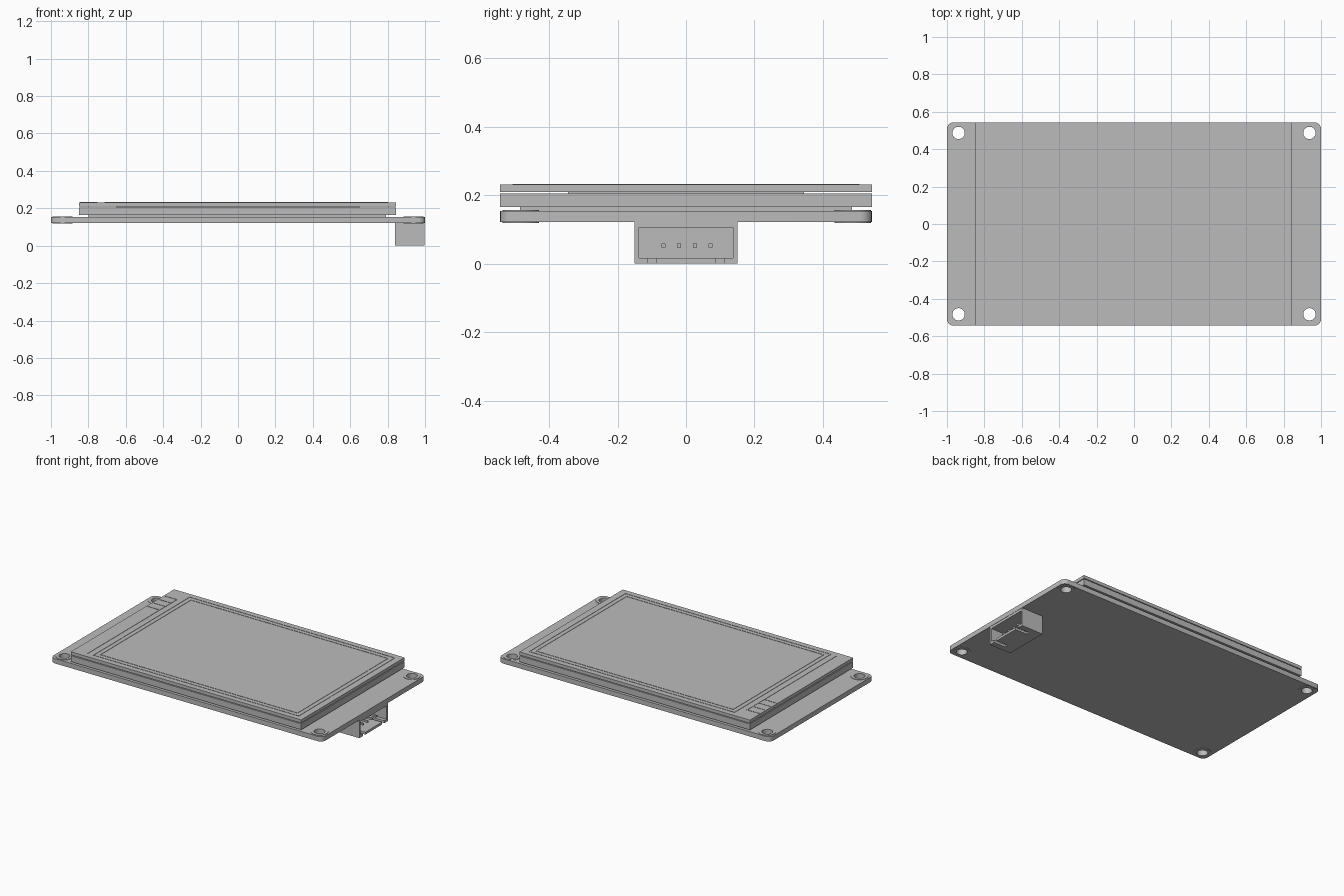
import bpy
import bmesh
from mathutils import Matrix, Vector

old = bpy.data.objects.get("Cube")
if old:
    bpy.data.objects.remove(old, do_unlink=True)

grey = bpy.data.materials.new("plain grey")
grey.use_nodes = True
colour = (0.5, 0.5, 0.5, 1)
grey.diffuse_color = colour
grey.node_tree.nodes["Principled BSDF"].inputs["Base Color"].default_value = colour


def finish(name, bm):
    mesh = bpy.data.meshes.new(name)
    bm.to_mesh(mesh)
    bm.free()
    mesh.materials.append(grey)
    obj = bpy.data.objects.new(name, mesh)
    bpy.context.collection.objects.link(obj)
    return obj


def add_box(bm, x, y, z):
    """Add a box given by its (low, high) range on each axis."""
    size = Vector((x[1] - x[0], y[1] - y[0], z[1] - z[0]))
    centre = Vector((sum(x), sum(y), sum(z))) / 2
    bmesh.ops.create_cube(bm, size=1, matrix=Matrix.Translation(centre) @ Matrix.Diagonal(size).to_4x4())


def box(name, x, y, z):
    bm = bmesh.new()
    add_box(bm, x, y, z)
    return finish(name, bm)


def cylinder(name, x, y, z, radius):
    bm = bmesh.new()
    bmesh.ops.create_cone(bm, cap_ends=True, segments=32, radius1=radius, radius2=radius,
                          depth=z[1] - z[0], matrix=Matrix.Translation((x, y, sum(z) / 2)))
    return finish(name, bm)


def cut(obj, cutter):
    cutter.hide_render = True
    mod = obj.modifiers.new("cut", 'BOOLEAN')
    mod.operation = 'DIFFERENCE'
    mod.solver = 'EXACT'
    mod.object = cutter
    bpy.context.view_layer.objects.active = obj
    bpy.ops.object.modifier_apply(modifier=mod.name)


def discard(obj):
    bpy.data.objects.remove(obj, do_unlink=True)


def smooth(obj):
    bpy.ops.object.select_all(action='DESELECT')
    obj.select_set(True)
    bpy.context.view_layer.objects.active = obj
    bpy.ops.object.shade_smooth_by_angle()


# Circuit board with rounded corners
bm = bmesh.new()
add_box(bm, (-1, 1), (-0.543, 0.543), (0.122, 0.154))
corners = [e for e in bm.edges if abs(e.verts[0].co.z - e.verts[1].co.z) > 0.01]
bmesh.ops.bevel(bm, geom=corners, offset=0.035, segments=6, profile=0.5, affect='EDGES')
board = finish("circuit_board", bm)

# Mounting holes, each with a thin ring on both faces
for x, side in ((-0.938, "right"), (0.938, "left")):
    for y, end in ((-0.483, "front"), (0.487, "back")):
        hole = cylinder("hole_cutter", x, y, (0.05, 0.2), 0.033)
        cut(board, hole)
        for z, face in (((0.119, 0.122), "lower"), ((0.154, 0.157), "upper")):
            ring = cylinder(f"{face}_{end}_{side}_hole_ring", x, y, z, 0.053)
            cut(ring, hole)
            smooth(ring)
        discard(hole)
smooth(board)

# Stacked display layers
box("lower_spacer", (-0.8, 0.79), (-0.485, 0.485), (0.153, 0.165))
box("display_body", (-0.85, 0.845), (-0.543, 0.543), (0.165, 0.205))
box("upper_spacer", (-0.65, 0.65), (-0.345, 0.345), (0.204, 0.211))
box("touch_glass", (-0.85, 0.845), (-0.543, 0.543), (0.21, 0.231))

# Fine raised border lines on the glass
skin = (0.2305, 0.233)
line = 0.005


def border(name, x, y):
    bm = bmesh.new()
    for edge in y:
        add_box(bm, x, (edge - line / 2, edge + line / 2), skin)
    for edge in x:
        add_box(bm, (edge - line / 2, edge + line / 2), y, skin)
    finish(name, bm)


border("outer_border", (-0.71, 0.80), (-0.505, 0.505))
border("inner_border", (-0.68, 0.77), (-0.475, 0.475))

# Contact lines at the end of the glass
bm = bmesh.new()
for i in range(4):
    y = 0.25 + 0.06 * i
    add_box(bm, (-0.845, -0.75), (y, y + line), skin)
add_box(bm, (-0.755, -0.75), (-0.505, 0.43), skin)
finish("contact_lines", bm)

# Socket under the board, open towards the end, with two slots in its floor
socket = box("socket_shell", (0.84, 0.998), (-0.15, 0.15), (0, 0.122))
cutters = [box("cavity_cutter", (0.865, 1.1), (-0.137, 0.137), (0.016, 0.106))]
for y in (-0.1, 0.1):
    cutters.append(box("slot_cutter", (0.91, 1.1), (y - 0.012, y + 0.012), (-0.1, 0.03)))
for cutter in cutters:
    cut(socket, cutter)
    discard(cutter)

# Four socket pins
bm = bmesh.new()
for i in range(4):
    y = -0.066 + 0.046 * i
    add_box(bm, (0.86, 0.97), (y - 0.006, y + 0.006), (0.047, 0.059))
finish("socket_pins", bm)
